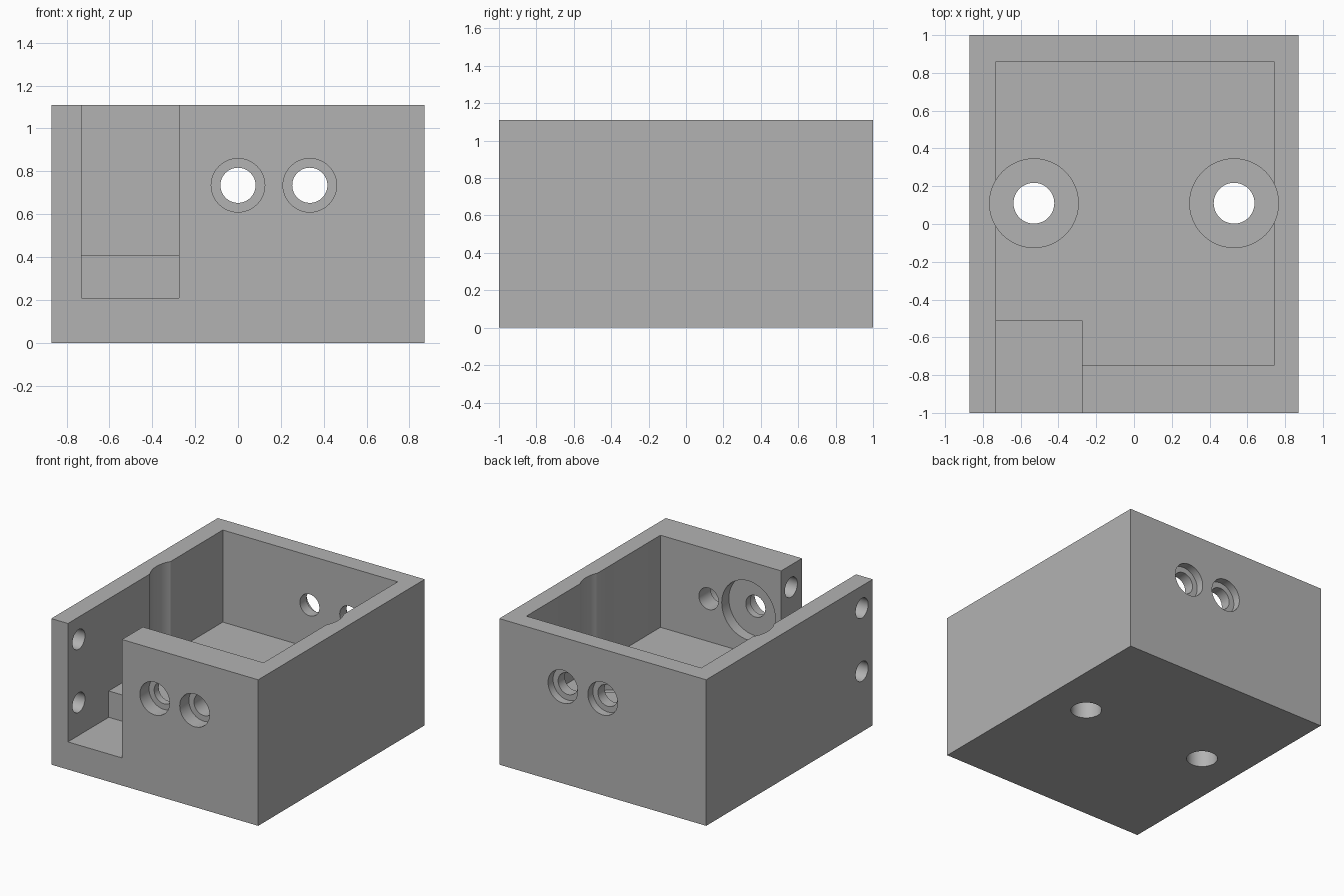
import bpy
import math
from mathutils import Vector

if "Cube" in bpy.data.objects:
    bpy.data.objects.remove(bpy.data.objects["Cube"], do_unlink=True)

grey = bpy.data.materials.new("plain grey")
grey.use_nodes = True
grey.diffuse_color = (0.45, 0.45, 0.45, 1)
grey.node_tree.nodes["Principled BSDF"].inputs["Base Color"].default_value = (0.45, 0.45, 0.45, 1)


def block(name, low, high):
    """Box between two opposite corners."""
    low, high = Vector(low), Vector(high)
    bpy.ops.mesh.primitive_cube_add(size=1, location=(low + high) / 2)
    obj = bpy.context.object
    obj.name = name
    obj.scale = high - low
    bpy.ops.object.transform_apply(location=False, rotation=False, scale=True)
    obj.data.materials.append(grey)
    return obj


def bore(name, radius, start, end):
    """Cylinder running from one point to another."""
    start, end = Vector(start), Vector(end)
    axis = end - start
    bpy.ops.mesh.primitive_cylinder_add(
        vertices=48, radius=radius, depth=axis.length, location=(start + end) / 2,
        rotation=axis.to_track_quat("Z", "Y").to_euler())
    obj = bpy.context.object
    obj.name = name
    obj.data.materials.append(grey)
    return obj


housing = block("housing", (-0.87, -1, 0), (0.87, 1, 1.11))

# Open cavity and the deeper notch in the front wall
cutters = [
    block("cavity_cutter", (-0.73, -0.75, 0.41), (0.74, 0.86, 1.4)),
    block("notch_cutter", (-0.73, -1.2, 0.21), (-0.275, -0.51, 1.5)),
]

# Floor screw holes with wide counterbores that groove the side walls
for x in (-0.53, 0.53):
    cutters.append(bore("floor_recess_cutter", 0.235, (x, 0.11, 0.21), (x, 0.11, 1.3)))
    cutters.append(bore("floor_hole_cutter", 0.108, (x, 0.11, -0.2), (x, 0.11, 0.5)))

# Stepped holes through the front and back walls
for x in (0, 0.335):
    for side, outer, inner, depth in ((-1, -1.2, -0.6, 0.11), (1, 1.2, 0.7, 0.06)):
        cutters.append(bore("wall_hole_cutter", 0.082, (x, outer, 0.735), (x, inner, 0.735)))
        cutters.append(bore("wall_recess_cutter", 0.125, (x, outer, 0.735),
                            (x, side * (1 - depth), 0.735)))

# Round recess inside the front wall
cutters.append(bore("inner_recess_cutter", 0.225, (0, -0.835, 0.735), (0, -0.6, 0.735)))

# Cross holes through the side wall, across the notch, into the front wall
for z in (0.46, 0.94):
    cutters.append(bore("cross_hole_cutter", 0.075, (-1.1, -0.87, z), (-0.12, -0.87, z)))

bpy.context.view_layer.objects.active = housing
for cutter in cutters:
    cut = housing.modifiers.new(cutter.name, "BOOLEAN")
    cut.operation = "DIFFERENCE"
    cut.solver = "EXACT"
    cut.object = cutter
    bpy.ops.object.modifier_apply(modifier=cut.name)
    bpy.data.objects.remove(cutter, do_unlink=True)

# Smooth bores, crisp edges
bpy.ops.object.select_all(action="DESELECT")
housing.select_set(True)
bpy.context.view_layer.objects.active = housing
bpy.ops.object.shade_smooth_by_angle(angle=math.radians(30))
